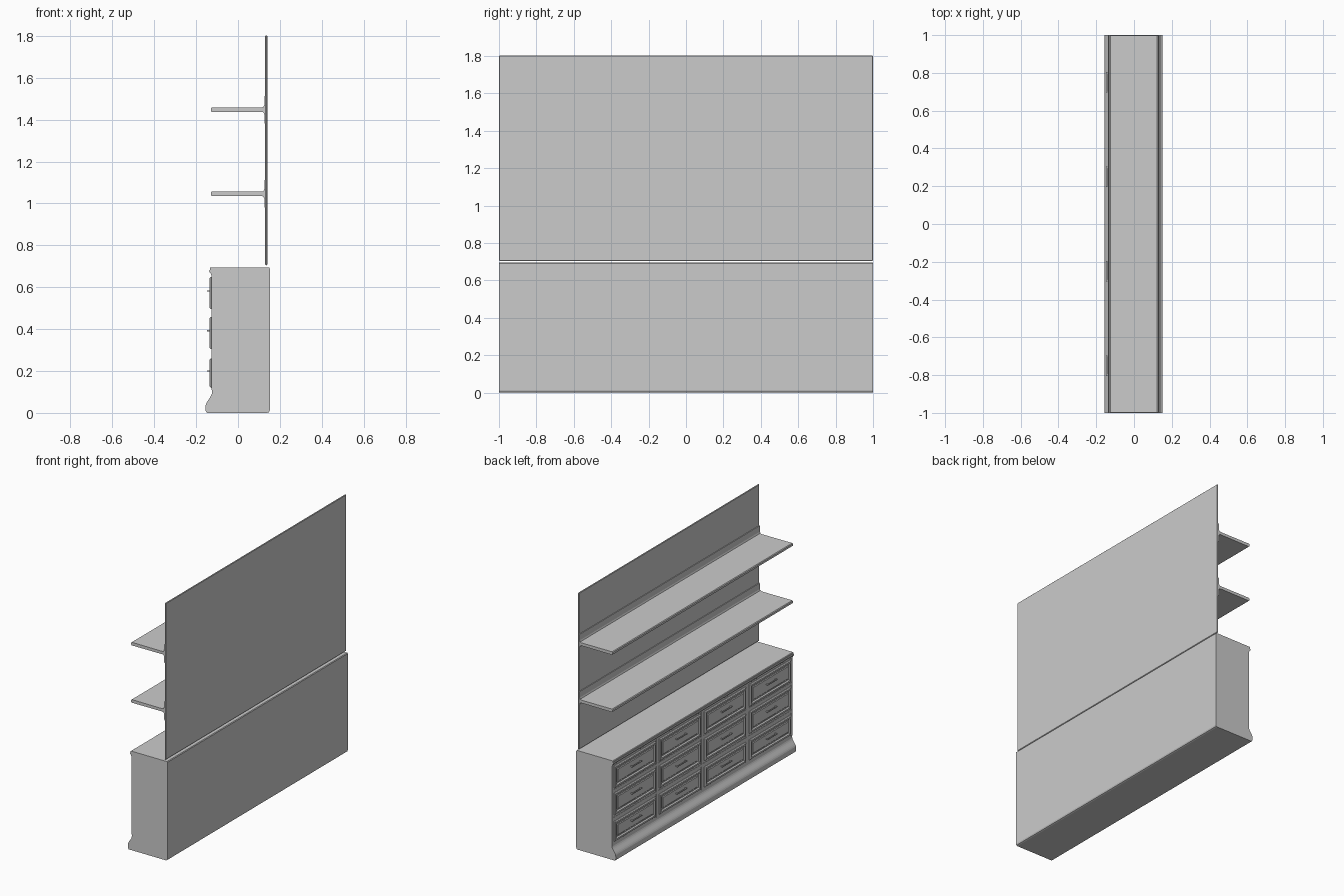
import bpy, bmesh, math

if "Cube" in bpy.data.objects:
    bpy.data.objects.remove(bpy.data.objects["Cube"])

grey = bpy.data.materials.new("light_grey")
grey.diffuse_color = (0.6, 0.6, 0.6, 1)
grey.use_nodes = True
grey.node_tree.nodes["Principled BSDF"].inputs["Base Color"].default_value = grey.diffuse_color


def finish(name, bm):
    bmesh.ops.recalc_face_normals(bm, faces=bm.faces)
    me = bpy.data.meshes.new(name)
    bm.to_mesh(me)
    bm.free()
    me.materials.append(grey)
    ob = bpy.data.objects.new(name, me)
    bpy.context.collection.objects.link(ob)
    return ob


def extrude_profile(name, pts, y0=-1.0, y1=1.0):
    """Closed x-z outline swept along y."""
    bm = bmesh.new()
    a = [bm.verts.new((x, y0, z)) for x, z in pts]
    b = [bm.verts.new((x, y1, z)) for x, z in pts]
    n = len(pts)
    for i in range(n):
        j = (i + 1) % n
        bm.faces.new((a[i], a[j], b[j], b[i]))
    bm.faces.new(a)
    bm.faces.new(b[::-1])
    return finish(name, bm)


def box(name, x0, x1, y0, y1, z0, z1):
    return extrude_profile(name, [(x0, z0), (x1, z0), (x1, z1), (x0, z1)], y0, y1)


def stepped_panel(name, yc, zc, hw, hh, steps):
    """Nested rectangles facing -x; steps are (inset, x)."""
    bm = bmesh.new()
    rings = []
    for ins, x in steps:
        w, h = hw - ins, hh - ins
        rings.append([bm.verts.new((x, yc + sy * w, zc + sz * h))
                      for sy, sz in ((-1, -1), (1, -1), (1, 1), (-1, 1))])
    for r, s in zip(rings, rings[1:]):
        for i in range(4):
            j = (i + 1) % 4
            bm.faces.new((r[i], r[j], s[j], s[i]))
    bm.faces.new(rings[-1])
    bm.faces.new(rings[0][::-1])
    return finish(name, bm)


# Cabinet body with curved plinth and crown moulding on its -x side
plinth = [(-0.152, 0.005), (-0.155, 0.012), (-0.155, 0.03)]
for i in range(1, 9):
    t = i / 8
    plinth.append((-0.155 + 0.031 * (0.5 - 0.5 * math.cos(math.pi * t)) , 0.03 + 0.07 * t))
crown = [(-0.124, 0.658), (-0.129, 0.66), (-0.131, 0.669), (-0.137, 0.672),
         (-0.138, 0.68), (-0.134, 0.683), (-0.134, 0.692), (-0.13, 0.695)]
back = [(0.148, 0.695), (0.152, 0.69), (0.152, 0.012), (0.148, 0.003), (0.14, 0), (-0.148, 0)]
extrude_profile("cabinet_body", plinth + crown + back)

# Drawers with raised frames, recessed panels and bar handles
for row, zc in enumerate((0.19, 0.382, 0.572)):
    hh = 0.07 if row == 0 else 0.077
    for col in range(4):
        yc = -0.75 + 0.5 * col
        tag = f"_{row}_{col}"
        stepped_panel("drawer" + tag, yc, zc, 0.228, hh,
                      [(0, -0.12), (0, -0.129), (0.005, -0.135), (0.016, -0.135),
                       (0.022, -0.127), (0.03, -0.127), (0.035, -0.131)])
        zh = zc + 0.01
        bar = box("handle_bar" + tag, -0.147, -0.141, yc - 0.055, yc + 0.055, zh - 0.003, zh + 0.003)
        for s in (-1, 1):
            box("handle_post" + tag, -0.143, -0.129, yc + s * 0.048 - 0.003,
                yc + s * 0.048 + 0.003, zh - 0.003, zh + 0.003)

# Face frame: stiles between columns, rails between rows
for yc in (-0.5, 0, 0.5):
    box("stile", -0.127, -0.12, yc - 0.009, yc + 0.009, 0.11, 0.658)
for s in (-1, 1):
    box("end_stile", -0.127, -0.12, s * 0.992 - 0.008, s * 0.992 + 0.008, 0.11, 0.658)
for zc in (0.282, 0.477):
    box("rail", -0.126, -0.12, -1, 1, zc - 0.008, zc + 0.008)


# Wall panel and two shelves with flared roots
panel = box("back_panel", 0.13, 0.14, -1, 1, 0.705, 1.803)
bev = panel.modifiers.new("edge", 'BEVEL')
bev.width = 0.003
bev.segments = 1
for zc in (1.046, 1.448):
    low = [(-0.125, -0.011), (-0.13, -0.007)]
    root = [(0.113, 0.01), (0.122, 0.014), (0.126, 0.024), (0.127, 0.065), (0.132, 0.068)]
    half = [(-0.13, 0.007), (-0.125, 0.011)] + root
    pts = half + [(x, -z) for x, z in reversed(half)]
    extrude_profile("shelf", [(x, zc + z) for x, z in pts], -0.999, 0.999)
